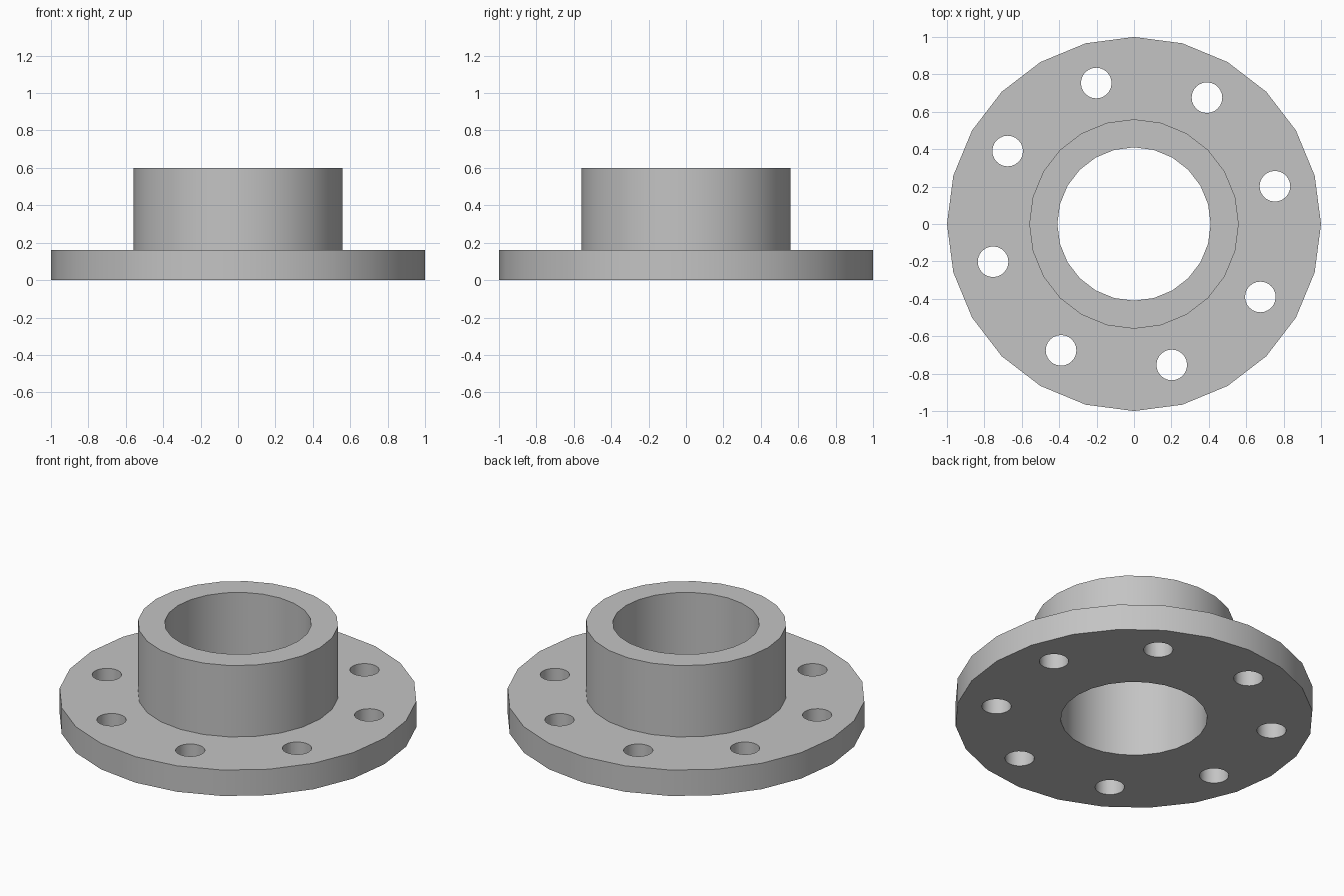
import bpy
import bmesh
from math import cos, sin, radians
from mathutils import Matrix, Vector

SIDES = 24
FLANGE_R, HUB_R, BORE_R = 1.0, 0.56, 0.41
FLANGE_H, TOTAL_H = 0.16, 0.6
HOLE_R, HOLE_CIRCLE, HOLE_COUNT, HOLE_START = 0.082, 0.78, 8, 15

cube = bpy.data.objects.get("Cube")
if cube:
    bpy.data.objects.remove(cube, do_unlink=True)

# Plain grey metal
grey = bpy.data.materials.new("grey_metal")
grey.use_nodes = True
colour = (0.55, 0.55, 0.55, 1)
grey.diffuse_color = colour
grey.node_tree.nodes["Principled BSDF"].inputs["Base Color"].default_value = colour


def make_object(name, bm):
    bmesh.ops.recalc_face_normals(bm, faces=bm.faces)
    mesh = bpy.data.meshes.new(name)
    bm.to_mesh(mesh)
    bm.free()
    mesh.materials.append(grey)
    obj = bpy.data.objects.new(name, mesh)
    bpy.context.collection.objects.link(obj)
    return obj


# Flange and hub: one closed profile turned about z
profile = [(BORE_R, 0), (FLANGE_R, 0), (FLANGE_R, FLANGE_H),
           (HUB_R, FLANGE_H), (HUB_R, TOTAL_H), (BORE_R, TOTAL_H)]
bm = bmesh.new()
rings = []
for i in range(SIDES):
    a = radians(360 * i / SIDES)
    rings.append([bm.verts.new((r * cos(a), r * sin(a), z)) for r, z in profile])
for i in range(SIDES):
    here, there = rings[i], rings[(i + 1) % SIDES]
    for j in range(len(profile)):
        k = (j + 1) % len(profile)
        bm.faces.new((here[j], there[j], there[k], here[k]))
flange = make_object("pipe_flange", bm)

# Bolt hole cutters, evenly spaced on the bolt circle
bm = bmesh.new()
for i in range(HOLE_COUNT):
    a = radians(HOLE_START + 360 * i / HOLE_COUNT)
    centre = Vector((HOLE_CIRCLE * cos(a), HOLE_CIRCLE * sin(a), FLANGE_H / 2))
    bmesh.ops.create_cone(bm, cap_ends=True, segments=SIDES, radius1=HOLE_R,
                          radius2=HOLE_R, depth=FLANGE_H * 2,
                          matrix=Matrix.Translation(centre))
cutter = make_object("bolt_hole_cutter", bm)
cutter.hide_render = True

# Drill the holes, then drop the cutter
cut = flange.modifiers.new("bolt_holes", "BOOLEAN")
cut.operation = "DIFFERENCE"
cut.solver = "EXACT"
cut.object = cutter
bpy.ops.object.select_all(action="DESELECT")
flange.select_set(True)
bpy.context.view_layer.objects.active = flange
bpy.ops.object.modifier_apply(modifier=cut.name)
bpy.data.objects.remove(cutter, do_unlink=True)

# Smooth round walls with crisp rims
bpy.ops.object.shade_smooth_by_angle(angle=radians(30))
